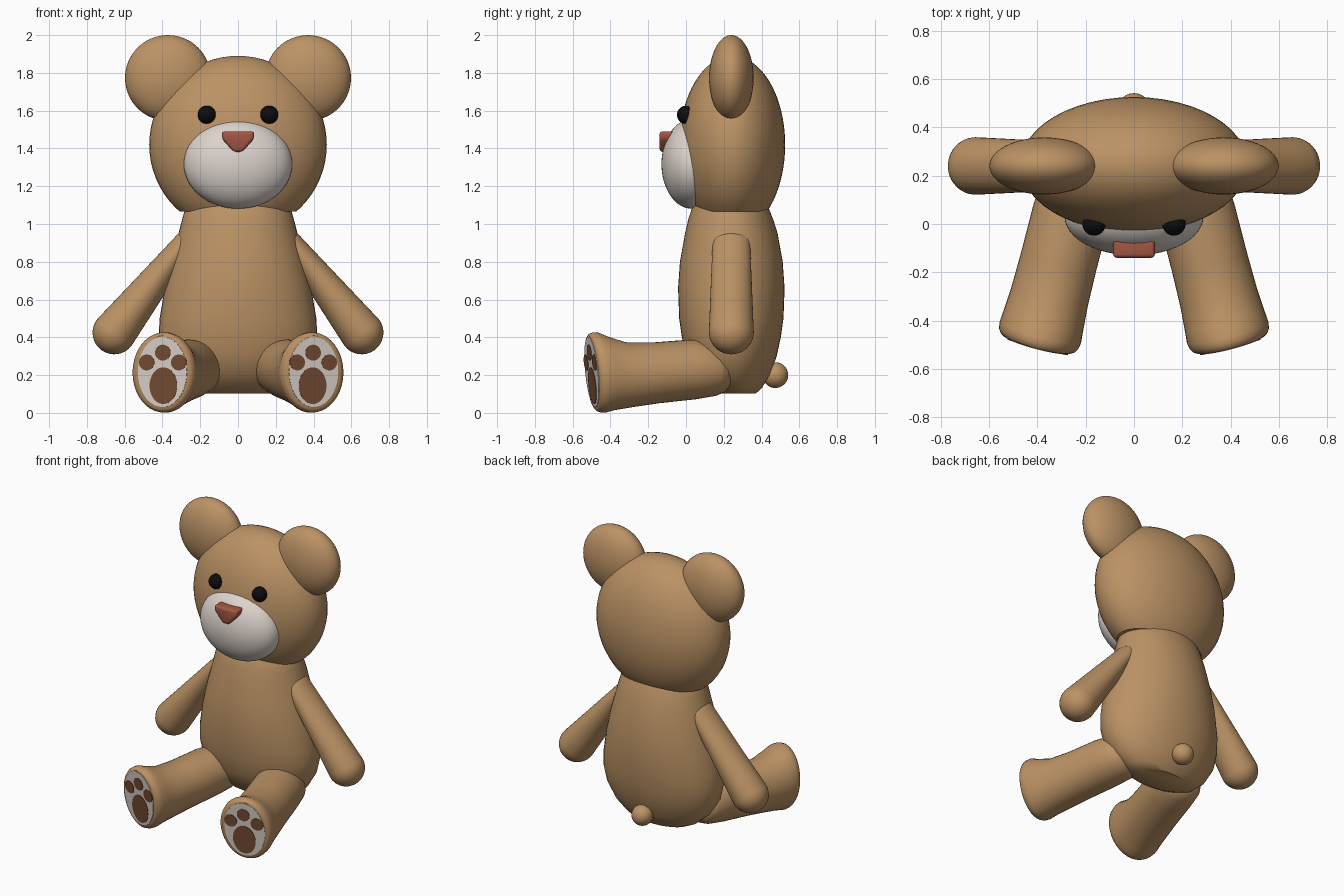
import bpy, bmesh, math
from mathutils import Vector as V, Matrix

if "Cube" in bpy.data.objects:
    bpy.data.objects.remove(bpy.data.objects["Cube"])


def material(name, rgb):
    m = bpy.data.materials.new(name)
    m.diffuse_color = (*rgb, 1)
    m.use_nodes = True
    m.node_tree.nodes["Principled BSDF"].inputs["Base Color"].default_value = m.diffuse_color
    return m


TAN = material("tan fur", (0.50, 0.29, 0.13))
CREAM = material("cream fur", (0.72, 0.65, 0.60))
BROWN = material("paw brown", (0.18, 0.072, 0.033))
RED = material("nose red", (0.37, 0.095, 0.055))
BLACK = material("eye black", (0.004, 0.004, 0.004))


def finish(name, bm, mat, mirror=False, angle=40):
    bmesh.ops.recalc_face_normals(bm, faces=bm.faces)
    me = bpy.data.meshes.new(name)
    bm.to_mesh(me)
    bm.free()
    me.materials.append(mat)
    ob = bpy.data.objects.new(name, me)
    bpy.context.collection.objects.link(ob)
    bpy.ops.object.select_all(action='DESELECT')
    ob.select_set(True)
    bpy.context.view_layer.objects.active = ob
    bpy.ops.object.shade_smooth_by_angle(angle=math.radians(angle))
    if mirror:
        ob.modifiers.new("mirror", 'MIRROR').use_mirror_merge = False
    return ob


def ellipsoid(name, c, r, mat, mirror=False, cut_z=None):
    bm = bmesh.new()
    mtx = Matrix.Translation(c) @ Matrix.Diagonal((*r, 1))
    bmesh.ops.create_uvsphere(bm, u_segments=48, v_segments=32, radius=1, matrix=mtx)
    if cut_z is not None:
        geom = bm.verts[:] + bm.edges[:] + bm.faces[:]
        bmesh.ops.bisect_plane(bm, geom=geom, plane_co=(0, 0, cut_z),
                               plane_no=(0, 0, -1), clear_outer=True)
        bmesh.ops.holes_fill(bm, edges=[e for e in bm.edges if e.is_boundary])
    return finish(name, bm, mat, mirror)


def loft(name, rings, mat, mirror=False, n=40, angle=40):
    """Skin elliptical rings, each (centre, half axis u, half axis v)."""
    bm = bmesh.new()
    loops = []
    for c, u, v in rings:
        angs = [2 * math.pi * i / n for i in range(n)]
        loops.append([bm.verts.new(c + u * math.cos(a) + v * math.sin(a)) for a in angs])
    for a, b in zip(loops, loops[1:]):
        for i in range(n):
            j = (i + 1) % n
            bm.faces.new((a[i], a[j], b[j], b[i]))
    bm.faces.new(loops[0])
    bm.faces.new(loops[-1])
    return finish(name, bm, mat, mirror, angle)


# Head, ears, muzzle, eyes, tail
ellipsoid("head", (0, 0.245, 1.42), (0.47, 0.28, 0.47), TAN, cut_z=1.065)
ellipsoid("ears", (0.371, 0.24, 1.773), (0.227, 0.118, 0.227), TAN, True)
ellipsoid("muzzle", (0, 0.03, 1.318), (0.287, 0.16, 0.237), CREAM)
ellipsoid("eyes", (0.165, 0.0, 1.578), (0.048, 0.048, 0.048), BLACK, True)
ellipsoid("tail", (0, 0.473, 0.2), (0.068, 0.068, 0.068), TAN)

# Nose: rounded triangular block
bm = bmesh.new()
outline = [(-0.087, 1.49), (0.087, 1.49), (0.084, 1.45),
           (0.022, 1.382), (-0.022, 1.382), (-0.084, 1.45)]
face = bm.faces.new([bm.verts.new((x, -0.05, z)) for x, z in outline])
ext = bmesh.ops.extrude_face_region(bm, geom=[face])
for v in ext["geom"]:
    if isinstance(v, bmesh.types.BMVert):
        v.co.y = -0.14
bmesh.ops.bevel(bm, geom=bm.edges[:], offset=0.015, segments=3,
                profile=0.5, affect='EDGES', clamp_overlap=True)
finish("nose", bm, RED)

# Body: stacked ellipses (z, centre y, half width, half depth)
body = [(1.1, 0.235, 0.27, 0.195), (1.08, 0.235, 0.28, 0.205), (1.02, 0.237, 0.297, 0.226),
        (0.95, 0.24, 0.315, 0.245), (0.8, 0.24, 0.355, 0.272), (0.66, 0.24, 0.388, 0.282),
        (0.5, 0.24, 0.415, 0.276), (0.4, 0.24, 0.42, 0.262), (0.3, 0.24, 0.40, 0.24),
        (0.2, 0.245, 0.34, 0.20), (0.13, 0.26, 0.26, 0.14), (0.103, 0.27, 0.20, 0.10)]
loft("body", [(V((0, y, z)), V((a, 0, 0)), V((0, b, 0))) for z, y, a, b in body], TAN, n=48)

# Arms: capsules widening to the hand
S, H = V((0.29, 0.24, 0.89)), V((0.655, 0.24, 0.425))
d = (H - S).normalized()
u, w = V((-d.z, 0, d.x)), V((0, 1, 0))
STEPS = 8
caps = [math.radians(88 * k / STEPS) for k in range(STEPS, 0, -1)]
arm = [(S - d * 0.09 * math.sin(t), u * 0.06 * math.cos(t), w * 0.1 * math.cos(t)) for t in caps]
for k in range(7):
    f = k / 6
    arm.append((S.lerp(H, f), u * (0.06 + 0.055 * f), w * (0.1 + 0.019 * f)))
arm += [(H + d * 0.115 * math.sin(t), u * 0.115 * math.cos(t), w * 0.119 * math.cos(t))
        for t in reversed(caps)]
loft("arms", arm, TAN, True)

# Legs: ellipses from the sole back to the hip (distance, centre z, half width, half height)
ang = math.radians(14.5)
side = V((math.cos(ang), math.sin(ang), 0))
back = V((-math.sin(ang), math.cos(ang), 0))
up = V((0, -0.1, 1))
sole = V((0.40, -0.497, 0.214))
leg = [(0, 0.214, 0.146, 0.195), (0.008, 0.214, 0.159, 0.205), (0.025, 0.214, 0.17, 0.212),
       (0.05, 0.214, 0.174, 0.213), (0.1, 0.21, 0.17, 0.196), (0.2, 0.202, 0.163, 0.172),
       (0.35, 0.212, 0.16, 0.161), (0.55, 0.23, 0.16, 0.158), (0.66, 0.235, 0.155, 0.145),
       (0.71, 0.23, 0.135, 0.12), (0.73, 0.22, 0.105, 0.09)]
loft("legs", [(sole + back * t + V((0, 0, z - sole.z)), side * a, up * b)
              for t, z, a, b in leg], TAN, True)


# Sole pads: thin plates
def plate(name, x, z, a, b, depth, mat):
    c = sole + side * x + up * z
    loft(name, [(c + back * 0.002, side * a, up * b), (c - back * depth, side * a, up * b)],
         mat, True)


plate("sole_pads", 0, 0.003, 0.134, 0.186, 0.003, CREAM)
plate("paw_main_pads", -0.006, -0.07, 0.075, 0.097, 0.006, BROWN)
for i, (x, z) in enumerate([(-0.09, 0.053), (-0.003, 0.105), (0.085, 0.053)]):
    plate("paw_toe_pads_%d" % (i + 1), x, z, 0.042, 0.042, 0.006, BROWN)
